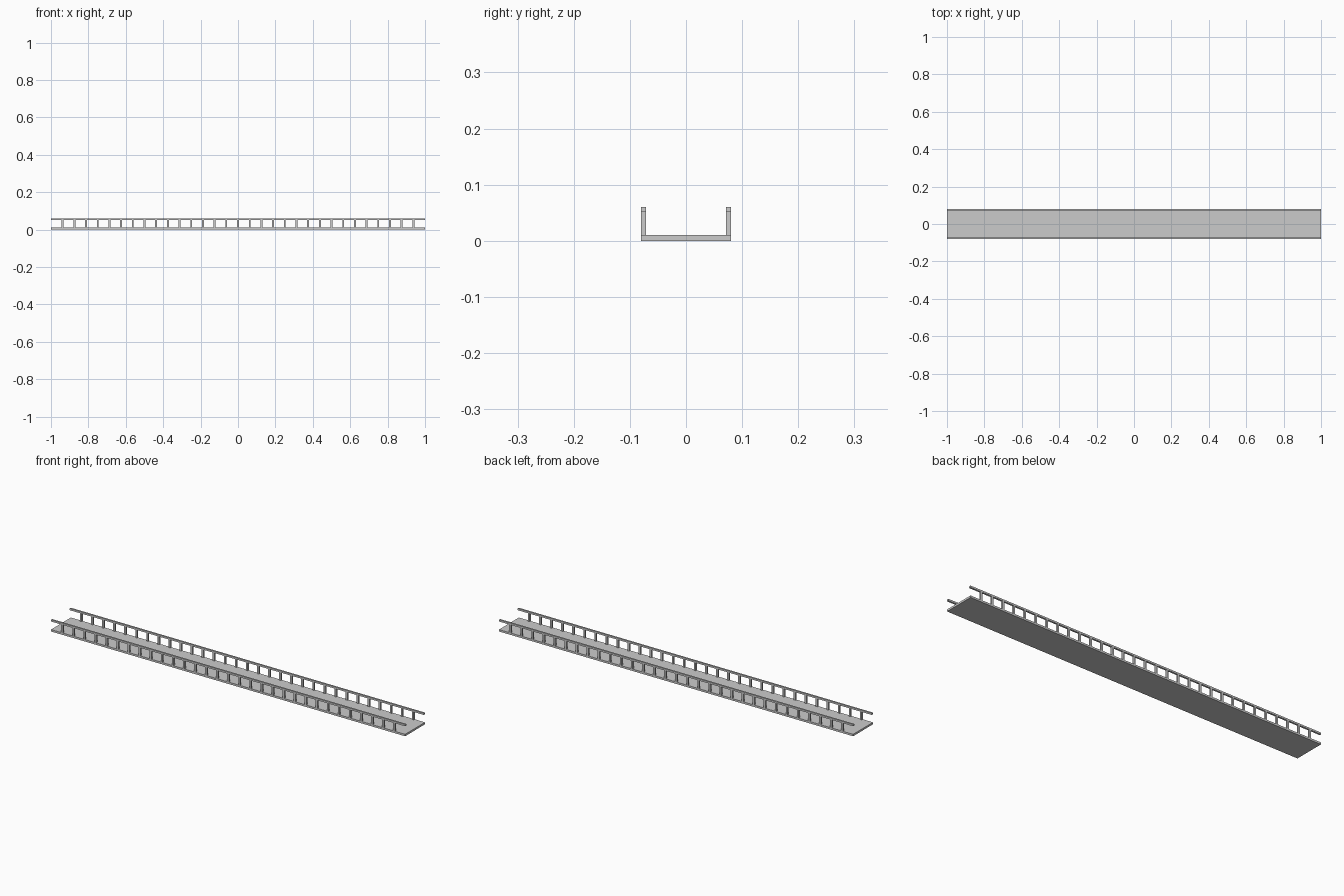
import bpy, bmesh
from mathutils import Matrix, Vector

if "Cube" in bpy.data.objects:
    bpy.data.objects.remove(bpy.data.objects["Cube"])

HALF_W, DECK_T, RAIL_T, HEIGHT = 0.08, 0.01, 0.009, 0.06
STEP, POST_W = 0.0625, 0.01


def add_box(bm, lo, hi):
    lo, hi = Vector(lo), Vector(hi)
    m = Matrix.Translation((lo + hi) / 2) @ Matrix.Diagonal((*(hi - lo), 1))
    bmesh.ops.create_cube(bm, size=1, matrix=m)


def make(name, boxes):
    bm = bmesh.new()
    for lo, hi in boxes:
        add_box(bm, lo, hi)
    mesh = bpy.data.meshes.new(name)
    bm.to_mesh(mesh)
    bm.free()
    ob = bpy.data.objects.new(name, mesh)
    bpy.context.collection.objects.link(ob)
    return ob


# Flat walkway
make("deck", [((-1, -HALF_W, 0), (1, HALF_W, DECK_T))])

# Handrail and row of posts along each edge
for side, s in (("front", -1), ("back", 1)):
    y0, y1 = sorted((s * HALF_W, s * (HALF_W - RAIL_T)))
    rail_z = HEIGHT - RAIL_T
    make(side + "_handrail", [((-1, y0, rail_z), (1, y1, HEIGHT))])
    make(side + "_posts", [((i * STEP - POST_W / 2, y0, DECK_T),
                            (i * STEP + POST_W / 2, y1, rail_z))
                           for i in range(-15, 16)])
